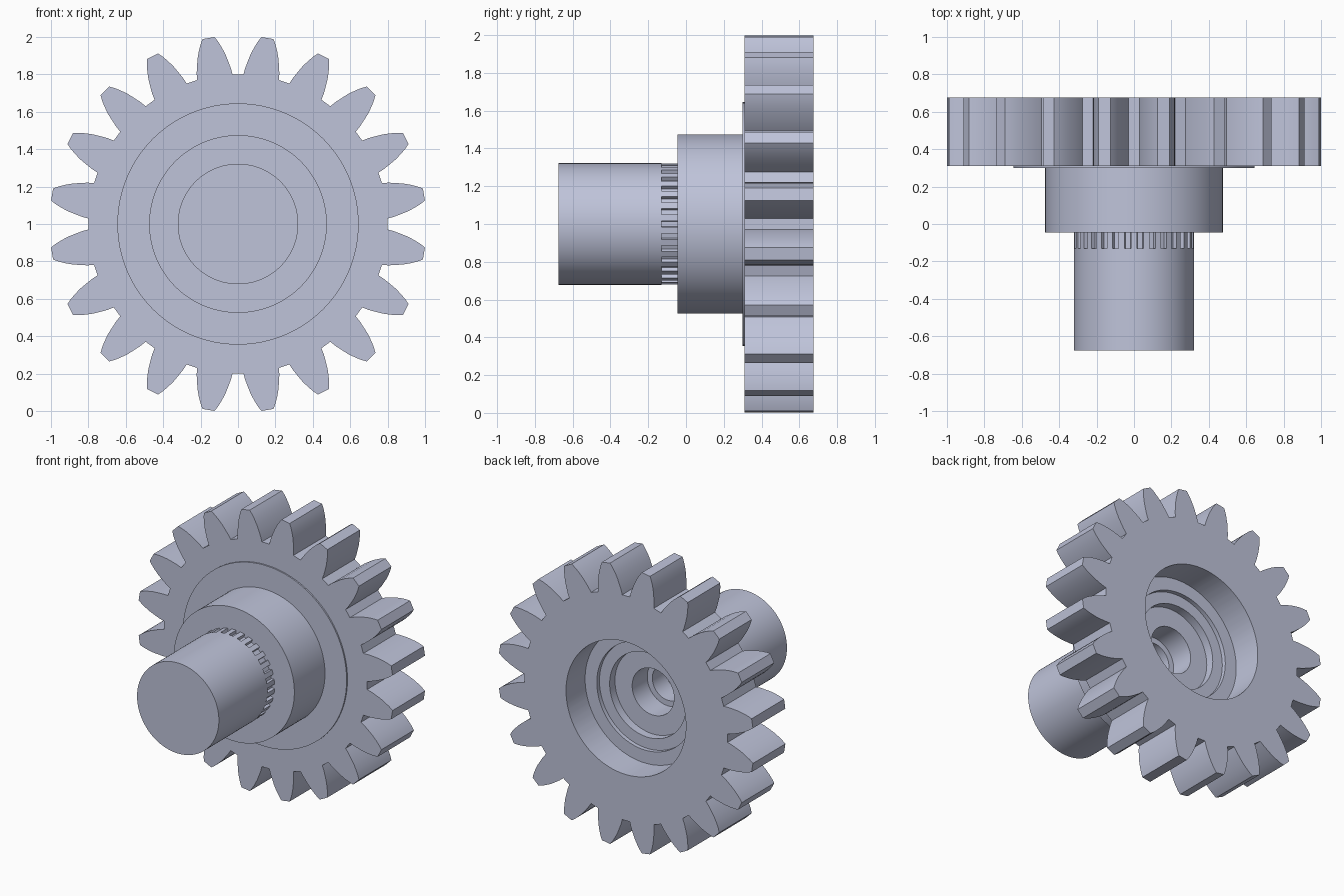
import bpy, bmesh, math

cube = bpy.data.objects.get("Cube")
if cube:
    bpy.data.objects.remove(cube, do_unlink=True)

AXIS_Z = 1.0

steel = bpy.data.materials.new("blue_grey_steel")
steel.use_nodes = True
colour = (0.52, 0.55, 0.70, 1)
steel.diffuse_color = colour
steel.node_tree.nodes["Principled BSDF"].inputs["Base Color"].default_value = colour


def polar(r, angle, y):
    return (r * math.cos(angle), y, AXIS_Z + r * math.sin(angle))


def finish(name, bm):
    bmesh.ops.recalc_face_normals(bm, faces=bm.faces[:])
    mesh = bpy.data.meshes.new(name)
    bm.to_mesh(mesh)
    bm.free()
    mesh.materials.append(steel)
    ob = bpy.data.objects.new(name, mesh)
    bpy.context.collection.objects.link(ob)
    bpy.ops.object.select_all(action="DESELECT")
    ob.select_set(True)
    bpy.context.view_layer.objects.active = ob
    bpy.ops.object.shade_smooth_by_angle(angle=math.radians(30))
    return ob


def lathe(name, profile, segments=96):
    """Turn an (r, y) profile, which starts and ends on the axis."""
    bm = bmesh.new()
    rings = []
    for r, y in profile:
        if r == 0:
            rings.append([bm.verts.new((0, y, AXIS_Z))])
        else:
            rings.append([bm.verts.new(polar(r, math.tau * i / segments, y))
                          for i in range(segments)])
    for a, b in zip(rings, rings[1:]):
        for i in range(segments):
            j = (i + 1) % segments
            if len(a) == 1:
                bm.faces.new((a[0], b[i], b[j]))
            elif len(b) == 1:
                bm.faces.new((a[i], a[j], b[0]))
            else:
                bm.faces.new((a[i], a[j], b[j], b[i]))
    return finish(name, bm)


def toothed_ring(name, teeth, half_tooth, bore, y0, y1):
    """Repeat half a tooth, as (degrees from its centre, r), round a bore."""
    tooth = [(-a, r) for a, r in half_tooth] + [(a, r) for a, r in reversed(half_tooth)]
    pitch = 360 / teeth
    outline = [(math.radians((k + 0.5) * pitch + a), r)
               for k in range(teeth) for a, r in tooth]
    bm = bmesh.new()
    loops = [[bm.verts.new(polar(r if outer else bore, a, y)) for a, r in outline]
             for outer, y in ((True, y0), (True, y1), (False, y1), (False, y0))]
    n = len(outline)
    for a, b in zip(loops, loops[1:] + loops[:1]):
        for i in range(n):
            j = (i + 1) % n
            bm.faces.new((a[i], a[j], b[j], b[i]))
    return finish(name, bm)


# Large spur gear with curved flanks
flank = [(6.9, 0.80), (6.35, 0.835), (5.6, 0.87), (4.75, 0.91),
         (3.7, 0.95), (2.75, 0.982), (1.85, 1.007)]
toothed_ring("spur_gear", 20, flank, 0.472, 0.31, 0.675)

# Fine spline between shaft and hub
toothed_ring("spline", 30, [(3.4, 0.298), (3.0, 0.32)], 0.25, -0.135, -0.04)

# Shaft, hub, flange and the stepped recess at the back
lathe("stepped_shaft", [
    (0, -0.675), (0.322, -0.675), (0.322, -0.13), (0.295, -0.13),
    (0.295, -0.045), (0.475, -0.045), (0.475, 0.30), (0.645, 0.30),
    (0.645, 0.312), (0.472, 0.312), (0.472, 0.46), (0.38, 0.46),
    (0.38, 0.43), (0.30, 0.43), (0.30, 0.37), (0.165, 0.37),
    (0.165, 0.20), (0.125, 0.20), (0.125, 0.05), (0, 0.05)])
